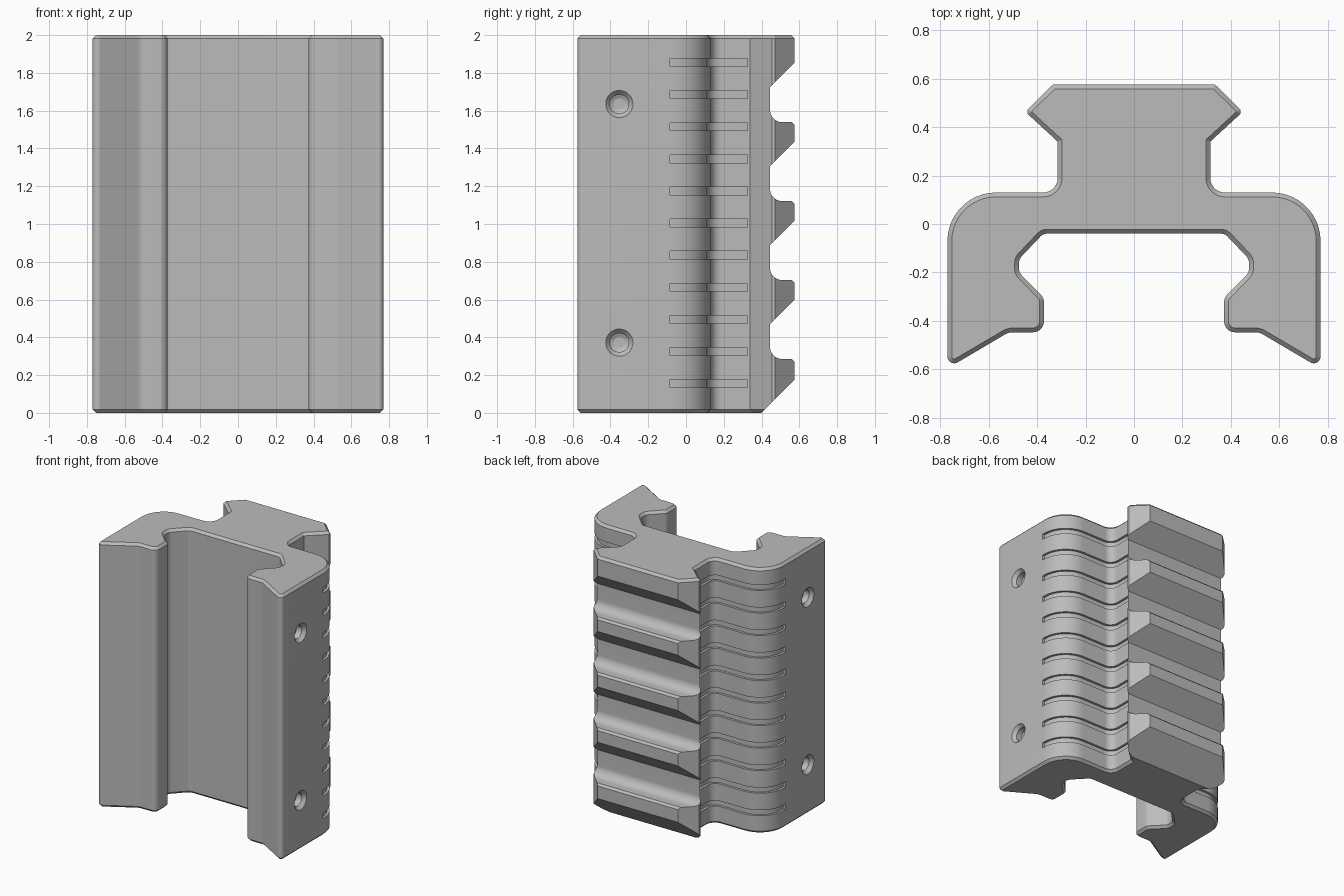
import bpy, bmesh, math
from mathutils import Vector

if "Cube" in bpy.data.objects:
    bpy.data.objects.remove(bpy.data.objects["Cube"])

HEIGHT, CHAMFER = 2.0, 0.018

grey = bpy.data.materials.new("grey")
grey.use_nodes = True
grey.diffuse_color = (0.5, 0.5, 0.5, 1)
grey.node_tree.nodes["Principled BSDF"].inputs["Base Color"].default_value = (0.5, 0.5, 0.5, 1)


def rounded(corners):
    """Turn (x, y, radius) corners into a path with filleted corners; ends stay sharp."""
    pts = []
    for i, (x, y, r) in enumerate(corners):
        p = Vector((x, y))
        if r == 0 or i in (0, len(corners) - 1):
            pts.append(p)
            continue
        a = (Vector(corners[i - 1][:2]) - p).normalized()
        b = (Vector(corners[i + 1][:2]) - p).normalized()
        half = a.angle(b) / 2
        centre = p + (a + b).normalized() * r / math.sin(half)
        start = p + a * r / math.tan(half) - centre
        end = p + b * r / math.tan(half) - centre
        sweep = start.angle_signed(end)
        steps = max(3, round(abs(sweep) / math.radians(8)))
        for k in range(steps + 1):
            ang = -sweep * k / steps
            c, s = math.cos(ang), math.sin(ang)
            pts.append(centre + Vector((c * start.x - s * start.y, s * start.x + c * start.y)))
    return pts


def offset(pts, d, closed=False):
    """Shift a clockwise path to its right (inward) by d with mitred corners."""
    out, n = [], len(pts)
    for i, p in enumerate(pts):
        before = pts[i - 1] if closed or i else None
        after = pts[(i + 1) % n] if closed or i < n - 1 else None
        dirs = [(p - before).normalized()] if before is not None else []
        if after is not None:
            dirs.append((after - p).normalized())
        norms = [Vector((t.y, -t.x)) for t in dirs]
        m = sum(norms, Vector((0, 0))).normalized()
        out.append(p + m * d / m.dot(norms[0]))
    return out


def loft(bm, rings):
    """Skin a list of equal 3D rings and cap both ends."""
    rings = [[bm.verts.new(p) for p in ring] for ring in rings]
    n = len(rings[0])
    for low, high in zip(rings, rings[1:]):
        for i in range(n):
            j = (i + 1) % n
            bm.faces.new((low[i], low[j], high[j], high[i]))
    bm.faces.new(rings[0][::-1])
    bm.faces.new(rings[-1])


def finish(bm, name):
    bmesh.ops.recalc_face_normals(bm, faces=bm.faces[:])
    mesh = bpy.data.meshes.new(name)
    bm.to_mesh(mesh)
    bm.free()
    mesh.materials.append(grey)
    obj = bpy.data.objects.new(name, mesh)
    bpy.context.collection.objects.link(obj)
    return obj


# Clamp body: half outline from the rear centre round to the front, then mirrored
half = rounded([
    (0.335, 0.575, 0), (0.44, 0.472, 0), (0.44, 0.455, 0), (0.315, 0.34, 0),
    (0.315, 0.13, 0.06), (0.77, 0.13, 0.2), (0.77, -0.596, 0.028),
    (0.517, -0.447, 0.06), (0.372, -0.447, 0.045), (0.372, -0.305, 0.04),
    (0.475, -0.2, 0.045), (0.475, -0.145, 0.045), (0.375, -0.04, 0.035), (0, -0.04, 0)])[:-1]
outline = half + [Vector((-p.x, p.y)) for p in reversed(half)]
inner = offset(outline, CHAMFER, closed=True)
bm = bmesh.new()
loft(bm, [[(p.x, p.y, z) for p in ring] for ring, z in (
    (inner, 0), (outline, CHAMFER), (outline, HEIGHT - CHAMFER), (inner, HEIGHT))])
body = finish(bm, "clamp_body")

# Cross slots in the rear rail, plus the sloped lower end
bm = bmesh.new()
slot = rounded([(0.62, 0.645, 0), (0.445, 0.47, 0), (0.445, 0.285, 0.065),
                (0.56, 0.285, 0), (0.575, 0.27, 0), (0.62, 0.27, 0)])
for k in range(4):
    loft(bm, [[(x, p.x, p.y + 0.418 * k) for p in slot] for x in (-0.6, 0.6)])
wedge = [(0.39, -0.01), (0.62, 0.22), (0.62, -0.01)]
loft(bm, [[(x, y, z) for y, z in wedge] for x in (-0.6, 0.6)])

# Shallow grip grooves that follow each shoulder
shoulder = rounded([(0.315, 0.325, 0), (0.315, 0.13, 0.06), (0.77, 0.13, 0.2), (0.77, -0.085, 0)])
groove = offset(shoulder, 0.018) + offset(shoulder, -0.02)[::-1]
for side in (-1, 1):
    for k in range(11):
        z = 0.155 + 0.17 * k
        loft(bm, [[(side * p.x, p.y, z + dz) for p in groove] for dz in (-0.021, 0.021)])
    # Countersunk screw holes
    for z in (0.372, 1.635):
        rings = []
        for x, r in ((0.79, 0.072), (0.77, 0.072), (0.745, 0.05), (0.70, 0.05), (0.69, 0.03)):
            angles = [math.tau * i / 32 for i in range(32)]
            rings.append([(side * x, -0.353 + r * math.cos(a), z + r * math.sin(a)) for a in angles])
        loft(bm, rings)
cutter = finish(bm, "slot_cutter")
cutter.hide_render = True

# Cut, then shade
cut = body.modifiers.new("cuts", "BOOLEAN")
cut.operation, cut.solver, cut.object = "DIFFERENCE", "EXACT", cutter
bpy.ops.object.select_all(action="DESELECT")
body.select_set(True)
bpy.context.view_layer.objects.active = body
bpy.ops.object.modifier_apply(modifier=cut.name)
bpy.data.objects.remove(cutter)
bpy.ops.object.shade_smooth_by_angle(angle=math.radians(25))
